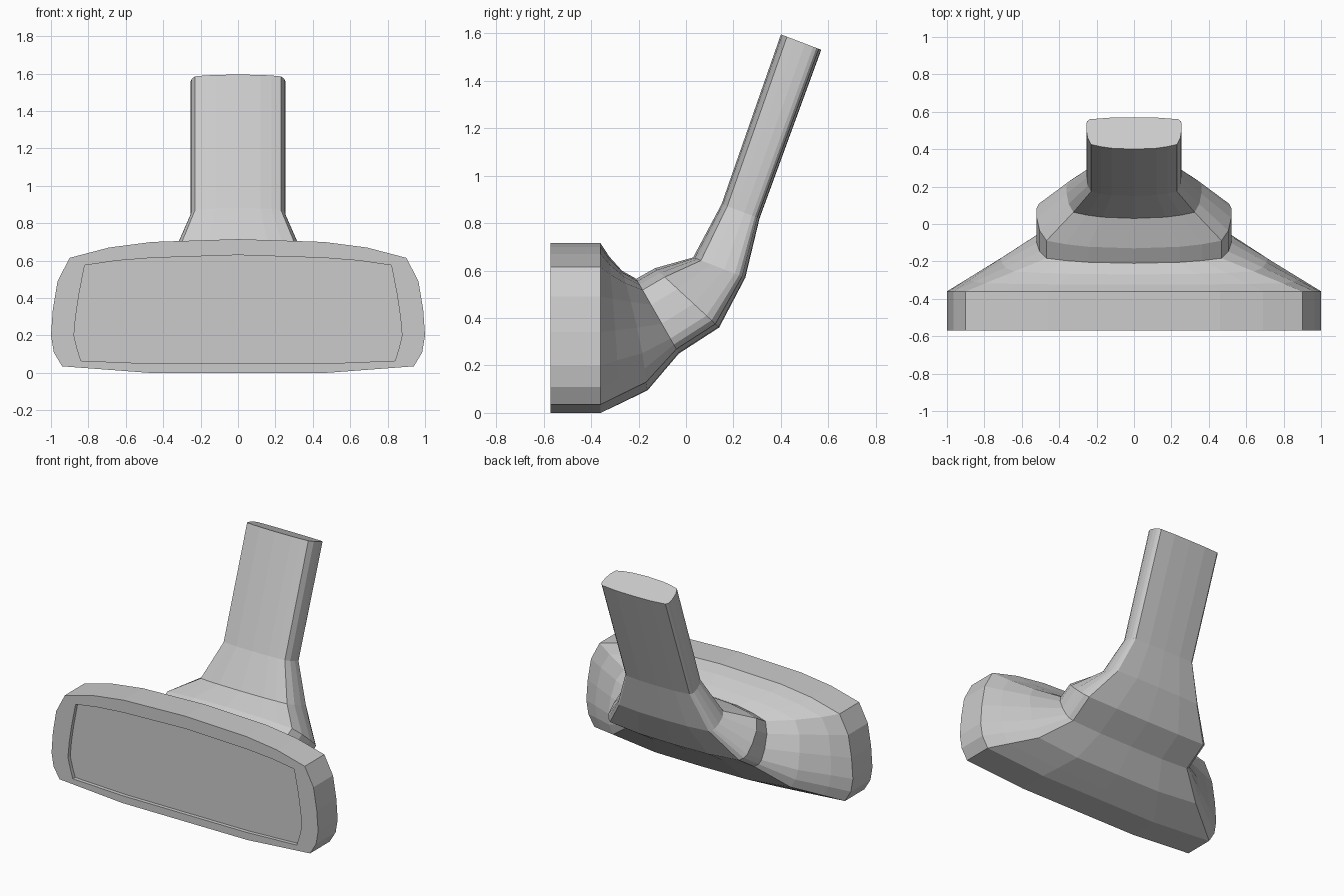
import bpy, bmesh
from mathutils import Vector

if "Cube" in bpy.data.objects:
    bpy.data.objects.remove(bpy.data.objects["Cube"])

# Half outlines, bottom centre to top centre (x, z)
OUTER = [(0, 0), (.47, 0), (.94, .035), (.985, .11), (1, .2), (.99, .34),
         (.965, .49), (.9, .615), (.69, .67), (.46, .7), (0, .715)]
INNER = [(0, .05), (.47, .05), (.84, .065), (.86, .13), (.877, .2), (.868, .3),
         (.85, .42), (.82, .575), (.65, .6), (.46, .615), (0, .63)]
# Half section of the arm: (fraction of half width, 0 = front edge .. 1 = rear edge)
SECTION = [(0, 1), (.5, .99), (.93, .94), (.98, .88), (1, .8), (1, .6),
           (.97, .35), (.9, .15), (.7, .08), (.47, .03), (0, 0)]


def flat(outline, y):
    return [Vector((x, y, z)) for x, z in outline]


def arm_ring(half_width, front, rear):
    f, r = Vector((0, *front)), Vector((0, *rear))
    return [f.lerp(r, v) + Vector((half_width * u, 0, 0)) for u, v in SECTION]


def loft(name, rings, cap_start=False, cap_end=False):
    """Mirror each half ring across x = 0 and bridge them in order."""
    bm = bmesh.new()
    loops = []
    for half in rings:
        full = half + [Vector((-p.x, p.y, p.z)) for p in half[-2:0:-1]]
        loops.append([bm.verts.new(p) for p in full])
    n = len(loops[0])
    for a, b in zip(loops, loops[1:]):
        for i in range(n):
            j = (i + 1) % n
            bm.faces.new((a[i], a[j], b[j], b[i]))
    if cap_start:
        bm.faces.new(loops[0][::-1])
    if cap_end:
        bm.faces.new(loops[-1])
    bmesh.ops.recalc_face_normals(bm, faces=bm.faces)
    mesh = bpy.data.meshes.new(name)
    bm.to_mesh(mesh)
    bm.free()
    ob = bpy.data.objects.new(name, mesh)
    bpy.context.collection.objects.link(ob)
    return ob


def blend(a, b, t_xy, tz_bottom, tz_top):
    """Ring between two rings; height moves faster near the top."""
    out = []
    for p, q, (_, v) in zip(a, b, SECTION):
        r = p.lerp(q, t_xy)
        tz = tz_top + (tz_bottom - tz_top) * v
        r.z = p.z + (q.z - p.z) * tz
        out.append(r)
    return out


collar = arm_ring(.52, (-.21, .565), (-.03, .25))
rim_back = flat(OUTER, -.36)

# Housing: recessed front with rim, straight band, rounded funnel to the collar
loft("mirror_housing", [
    flat(INNER, -.545), flat(INNER, -.57), flat(OUTER, -.57), rim_back,
    blend(rim_back, collar, .24, .15, .37),
    blend(rim_back, collar, .6, .38, .77),
    collar], cap_start=True)

# Arm: collar bending up into a straight stalk
loft("mounting_arm", [
    collar,
    arm_ring(.52, (-.13, .61), (.14, .36)),
    arm_ring(.36, (.03, .655), (.25, .57)),
    arm_ring(.255, (.15, .88), (.31, .82)),
    arm_ring(.255, (.4, 1.595), (.57, 1.53))], cap_end=True)
